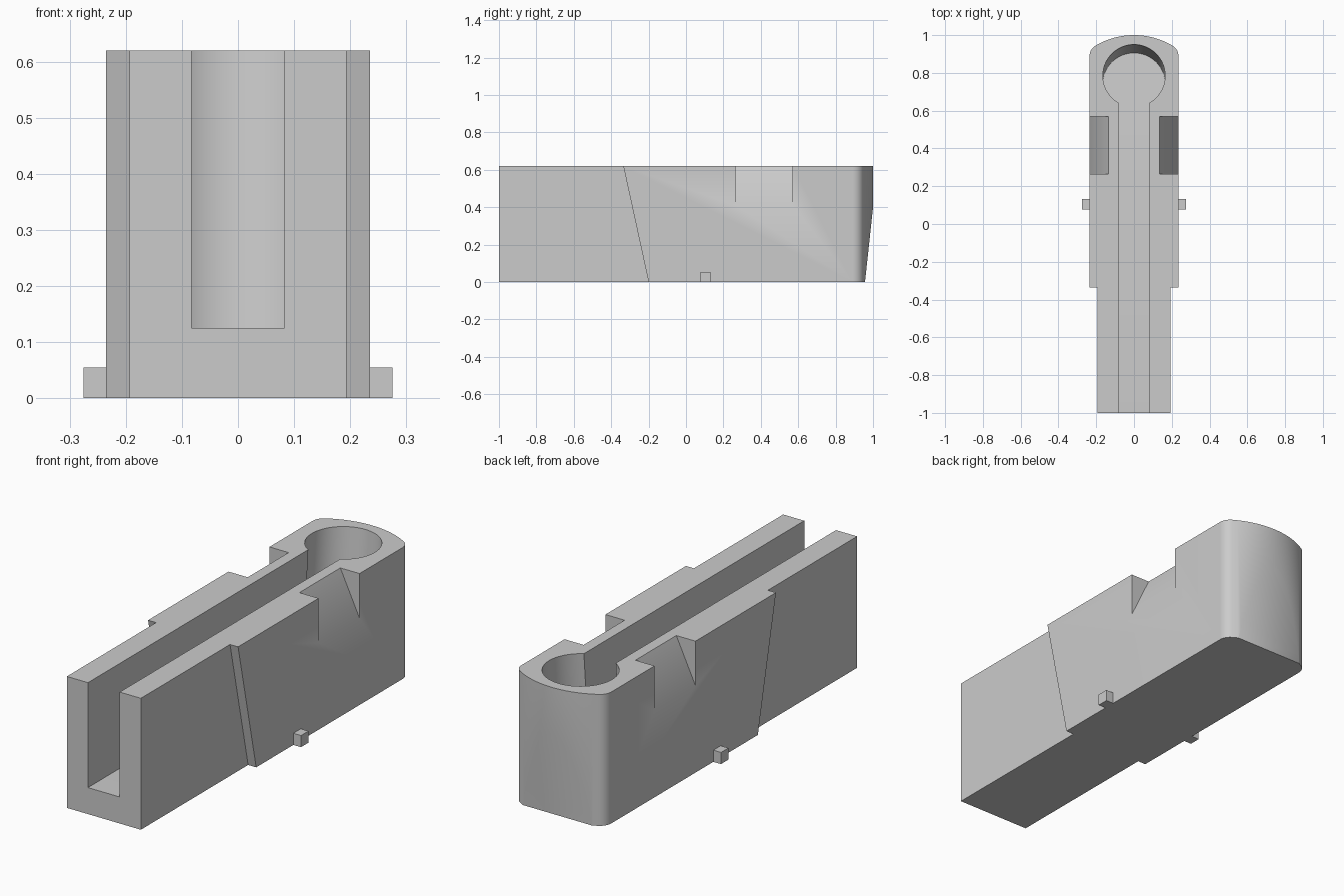
import bpy, bmesh
from math import sin, cos, asin, atan2, sqrt, pi
from mathutils import Vector

old = bpy.data.objects.get("Cube")
if old:
    bpy.data.objects.remove(old)

HEIGHT, HALF = 0.62, 0.235
SLOT, HOLE_R, HOLE_Y, TILT = 0.083, 0.165, 0.785, 0.08

grey = bpy.data.materials.new("plain grey")
grey.use_nodes = True
colour = (0.6, 0.6, 0.6, 1)
grey.diffuse_color = colour
grey.node_tree.nodes["Principled BSDF"].inputs["Base Color"].default_value = colour


def make(name, bm):
    bmesh.ops.recalc_face_normals(bm, faces=bm.faces)
    mesh = bpy.data.meshes.new(name)
    bm.to_mesh(mesh)
    bm.free()
    mesh.materials.append(grey)
    obj = bpy.data.objects.new(name, mesh)
    bpy.context.collection.objects.link(obj)
    return obj


def loft(bm, lower, upper):
    """Closed solid between two matching rings of points."""
    a = [bm.verts.new(p) for p in lower]
    b = [bm.verts.new(p) for p in upper]
    n = len(a)
    for i in range(n):
        j = (i + 1) % n
        bm.faces.new((a[i], a[j], b[j], b[i]))
    bm.faces.new(b)
    return a


def prism(name, lower, upper):
    bm = bmesh.new()
    bm.faces.new(loft(bm, lower, upper))
    return make(name, bm)


def box(name, x0, x1, y0, y1, z0, z1):
    ring = [(x0, y0), (x1, y0), (x1, y1), (x0, y1)]
    return prism(name, [(x, y, z0) for x, y in ring], [(x, y, z1) for x, y in ring])


# Body: straight sides, filleted corners and a broad arc at the back
fillet, big, big_y = 0.06, 0.4, 0.6
cx = HALF - fillet
cy = big_y + sqrt((big - fillet) ** 2 - cx ** 2)
join = atan2(cy - big_y, cx)
right = [(HALF, -1)]
for i in range(13):
    t = join * i / 12
    right.append((cx + fillet * cos(t), cy + fillet * sin(t)))
for i in range(1, 17):
    t = join + (pi / 2 - join) * i / 16
    right.append((big * cos(t), big_y + big * sin(t)))
outline = right + [(-x, y) for x, y in reversed(right[:-1])]
bm = bmesh.new()
bm.faces.new(loft(bm, [(x, y, 0) for x, y in outline],
                  [(x, y, HEIGHT) for x, y in outline]))

# Sloping flat on the lower part of the back
cut = bmesh.ops.bisect_plane(bm, geom=bm.verts[:] + bm.edges[:] + bm.faces[:],
                             plane_co=Vector((0, 0.957, 0)),
                             plane_no=Vector((0, 0.4, -0.043)), clear_outer=True)
rim = [e for e in cut["geom_cut"] if isinstance(e, bmesh.types.BMEdge)]
bmesh.ops.holes_fill(bm, edges=[e for e in bm.edges if e.is_boundary], sides=0)
body = make("body", bm)

cutters = []

# Keyhole cutter: slot with a level then falling floor, and a tilted round hole
half_angle = asin(SLOT / HOLE_R)
bend = 0.2096
key = [(SLOT, -1.1), (SLOT, bend)]
steps = 64
for i in range(steps + 1):
    t = -pi / 2 + half_angle + (2 * pi - 2 * half_angle) * i / steps
    key.append((HOLE_R * cos(t), HOLE_Y + HOLE_R * sin(t)))
key += [(-SLOT, bend), (-SLOT, -1.1)]


def floor_point(x, y):
    z = min(0.125, (0.1426 - TILT * y) / (1 + TILT ** 2))
    return (x, y + TILT * (z - HEIGHT), z)


bm = bmesh.new()
top = HEIGHT + 0.08
low = loft(bm, [floor_point(x, y) for x, y in key],
           [(x, y + TILT * (top - HEIGHT), top) for x, y in key])
bm.faces.new((low[0], low[1], low[-2], low[-1]))
bm.faces.new(low[1:-1])
cutters.append(make("slot_cutter", bm))

for side, s in (("left", 1), ("right", -1)):
    # Slanted step that narrows the front
    slant = 0.135 / HEIGHT
    ring = [(-1.1, -0.1), (-0.2 + slant * 0.1, -0.1),
            (-0.2 - slant * 0.72, 0.72), (-1.1, 0.72)]
    cutters.append(prism(side + "_step_cutter", [(s * 0.193, y, z) for y, z in ring],
                         [(s * 0.4, y, z) for y, z in ring]))

    # Wedge notch in the top edge
    run = 0.1 / 0.21
    ring = [(HALF + 0.1 * run, 0.31), (HALF - 0.31 * run, 0.72), (HALF + 0.1 * run, 0.72)]
    cutters.append(prism(side + "_notch_cutter", [(s * x, 0.265, z) for x, z in ring],
                         [(s * x, 0.57, z) for x, z in ring]))

    # Small peg at the bottom
    box(side + "_peg", s * (HALF - 0.005), s * 0.275, 0.077, 0.132, 0, 0.055)

for c in cutters:
    c.hide_render = True
    c.hide_viewport = True
    c.display_type = "WIRE"
    mod = body.modifiers.new(c.name, "BOOLEAN")
    mod.operation = "DIFFERENCE"
    mod.solver = "EXACT"
    mod.object = c

# Apply the cuts, drop the cutters and smooth the round walls
bpy.context.view_layer.update()
graph = bpy.context.evaluated_depsgraph_get()
cut_mesh = bpy.data.meshes.new_from_object(body.evaluated_get(graph))
body.modifiers.clear()
body.data = cut_mesh
for c in cutters:
    bpy.data.objects.remove(c)
bpy.ops.object.select_all(action="DESELECT")
body.select_set(True)
bpy.context.view_layer.objects.active = body
bpy.ops.object.shade_smooth_by_angle(angle=0.5)
